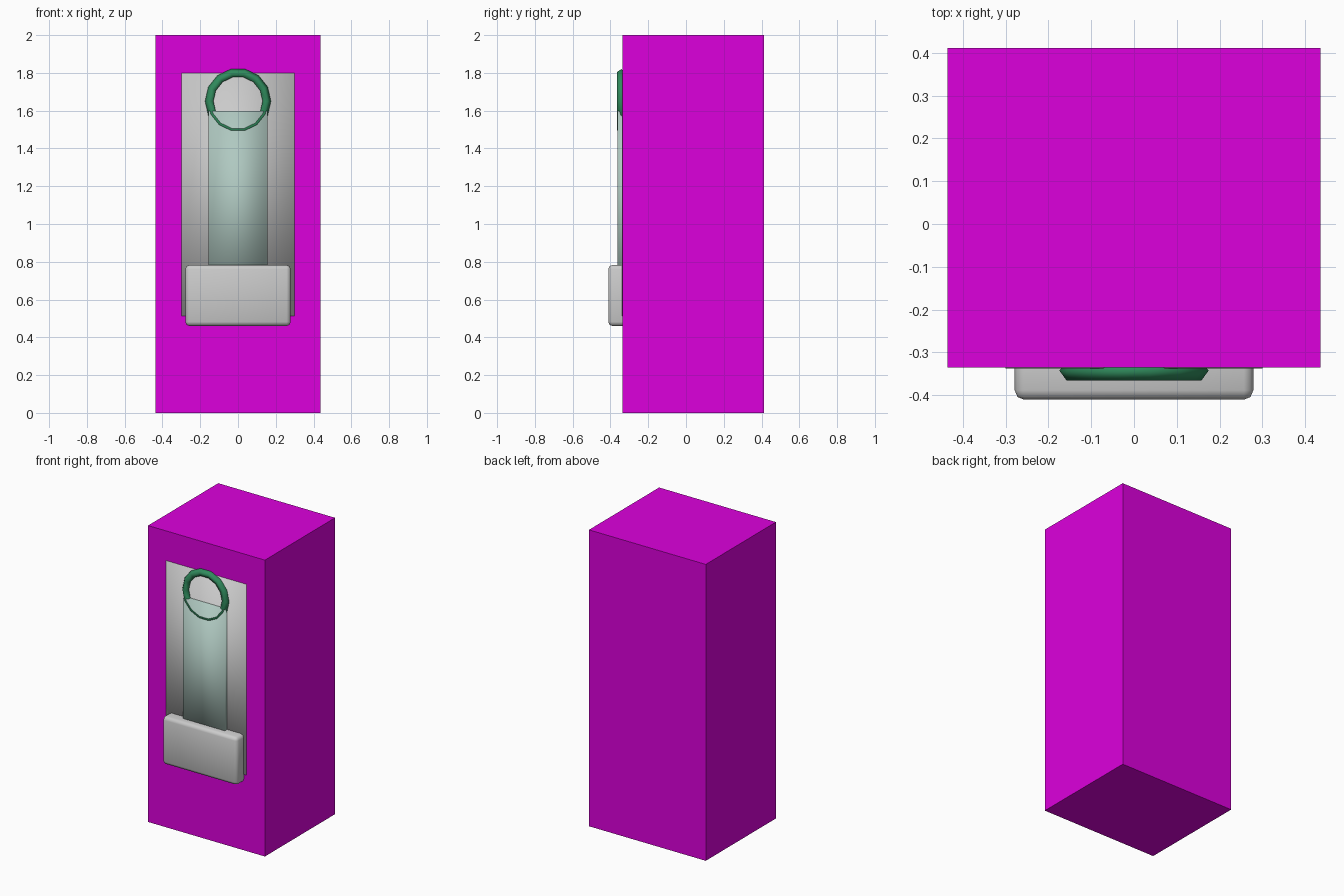
import bpy, math

if "Cube" in bpy.data.objects:
    bpy.data.objects.remove(bpy.data.objects["Cube"])

def material(name, rgb):
    m = bpy.data.materials.new(name)
    m.diffuse_color = (*rgb, 1)
    m.use_nodes = True
    m.node_tree.nodes["Principled BSDF"].inputs["Base Color"].default_value = m.diffuse_color
    return m

def box(name, x, y0, y1, z0, z1, mat=None, bevel=0, smooth=False):
    bpy.ops.mesh.primitive_cube_add(size=1, location=(0, (y0 + y1) / 2, (z0 + z1) / 2))
    o = bpy.context.object
    o.name = name
    o.scale = (2 * x, y1 - y0, z1 - z0)
    bpy.ops.object.transform_apply(location=False, rotation=False, scale=True)
    if mat:
        o.data.materials.append(mat)
    if bevel:
        b = o.modifiers.new("bevel", 'BEVEL')
        b.width, b.segments = bevel, 2
    if smooth:
        bpy.ops.object.shade_smooth()
    return o

magenta = material("magenta", (0.72, 0.0, 0.72))
green = material("green", (0.03, 0.26, 0.11))
pale = material("pale_green", (0.43, 0.58, 0.53))

# Main cabinet
box("cabinet", 0.436, -0.336, 0.412, 0, 2, magenta)

# Thin panel, practically flush with the cabinet front
box("front_panel", 0.3, -0.338, -0.30, 0.513, 1.8, smooth=True)

# Flat pale chute running down the panel
box("chute", 0.156, -0.363, -0.31, 0.6, 1.597, pale, smooth=True)

# Rounded tray at the bottom
box("tray", 0.279, -0.411, -0.25, 0.46, 0.783, bevel=0.022, smooth=True)

# Ring at the top of the chute
bpy.ops.mesh.primitive_torus_add(major_segments=14, minor_segments=5,
                                 major_radius=0.15, minor_radius=0.0245,
                                 location=(0, -0.343, 1.65),
                                 rotation=(math.pi / 2, 0, 0))
ring = bpy.context.object
ring.name = "ring"
ring.data.materials.append(green)
bpy.ops.object.shade_smooth()
